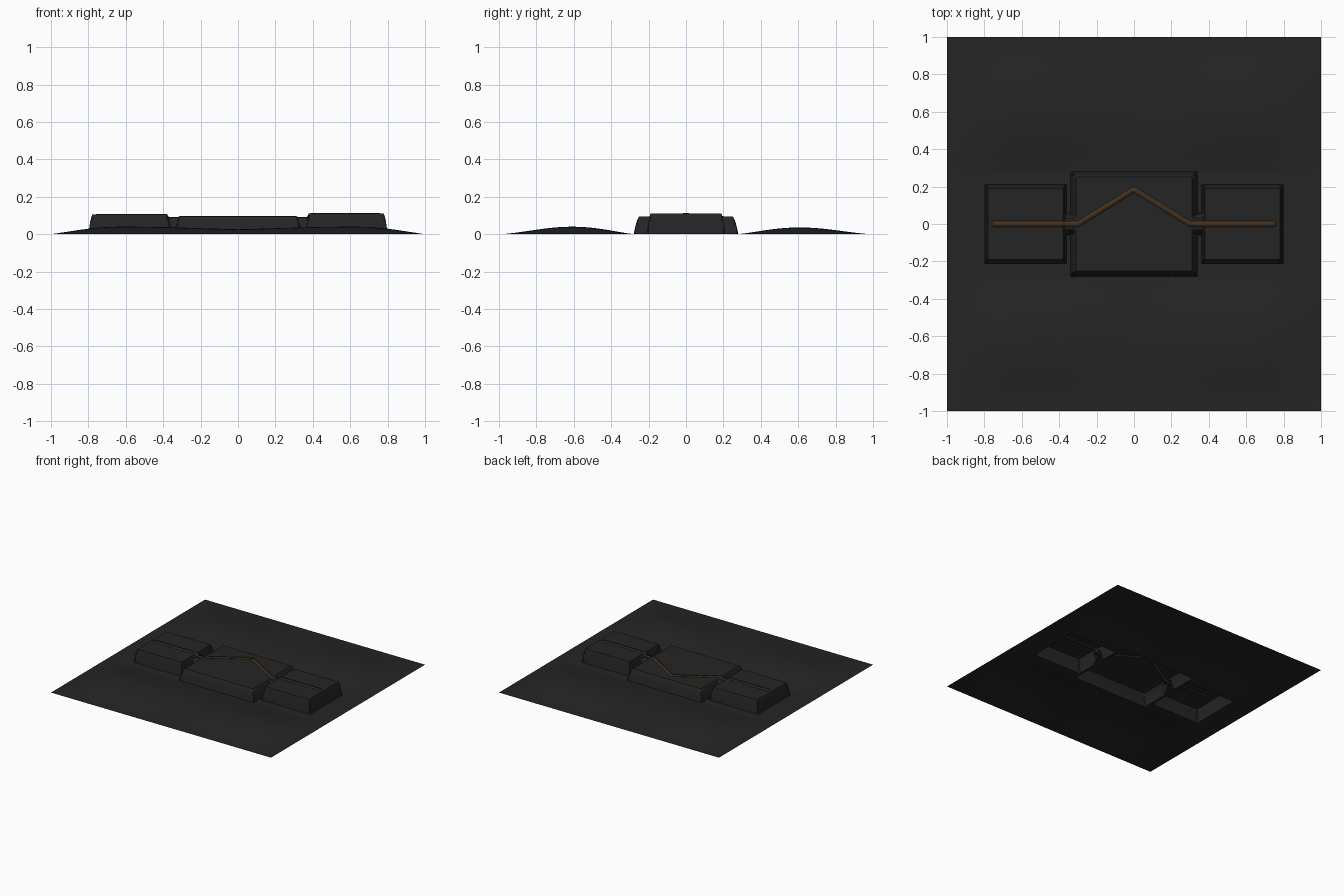
import bpy, bmesh, math
from mathutils import Vector

if "Cube" in bpy.data.objects:
    bpy.data.objects.remove(bpy.data.objects["Cube"])


def material(name, rgb):
    m = bpy.data.materials.new(name)
    m.diffuse_color = (*rgb, 1)
    m.use_nodes = True
    m.node_tree.nodes["Principled BSDF"].inputs["Base Color"].default_value = m.diffuse_color
    return m


charcoal = material("charcoal", (0.018, 0.018, 0.018))
brown = material("dark brown", (0.052, 0.029, 0.013))

# raised blocks: centre x, half width, half depth, height, wall run
BLOCKS = [(-0.58, 0.22, 0.21, 0.105, 0.02),
          (0.0, 0.34, 0.28, 0.095, 0.03),
          (0.58, 0.22, 0.21, 0.11, 0.02),
          (-0.35, 0.06, 0.055, 0.09, 0.02),   # bridges across the gaps
          (0.35, 0.06, 0.055, 0.09, 0.02)]


def clamp(t):
    return max(0.0, min(1.0, t))


def wall(d, run):
    t = clamp(d / run)
    return 1 - (1 - t) ** 1.6      # steep foot, rounded top edge


def ground(x, y):
    # gentle swells in front of and behind the blocks, fading to the edges
    a = clamp((abs(y) - 0.27) / 0.73)
    swell = math.sin(math.pi * a ** 0.9) ** 1.5
    fade = math.sin(math.pi / 2 * clamp((1 - abs(x)) / 0.35))
    ripple = 0.8 + 0.2 * math.sin(abs(x) * 4.0 - 0.8)
    return (0.040 if y < 0 else 0.036) * swell * fade * ripple


def height(x, y):
    z = ground(x, y)
    for cx, hx, hy, top, run in BLOCKS:
        d = min(hx - abs(x - cx), hy - abs(y))
        if d > 0:
            z = max(z, top * wall(d, run))
    return z


def finish(bm, name, mat):
    me = bpy.data.meshes.new(name)
    bm.to_mesh(me)
    bm.free()
    ob = bpy.data.objects.new(name, me)
    bpy.context.collection.objects.link(ob)
    me.materials.append(mat)
    bpy.context.view_layer.objects.active = ob
    ob.select_set(True)
    bpy.ops.object.shade_smooth_by_angle(angle=math.radians(40))
    ob.select_set(False)
    return ob


# ground sheet with the raised blocks pressed out of it
bm = bmesh.new()
bmesh.ops.create_grid(bm, x_segments=200, y_segments=200, size=1)
for v in bm.verts:
    v.co.z = height(v.co.x, v.co.y)
finish(bm, "embossed_sheet", charcoal)

# thin brown strip that follows the block tops
pts = [Vector(p) for p in ((-0.76, 0), (-0.30, 0), (0, 0.185), (0.30, 0), (0.76, 0))]
path = []
for a, b in zip(pts, pts[1:]):
    n = round((b - a).length / 0.01)
    path += [a.lerp(b, i / n) for i in range(n)]
path.append(pts[-1])
bm = bmesh.new()
rows = []
for i, p in enumerate(path):
    t = (path[min(i + 1, len(path) - 1)] - path[max(i - 1, 0)]).normalized()
    half = 0.008 if i in (0, len(path) - 1) else 0.015
    side = Vector((-t.y, t.x)) * half
    z = height(p.x, p.y) + 0.0005
    rows.append([bm.verts.new((q.x, q.y, z)) for q in (p + side, p - side)])
for (a, b), (c, d) in zip(rows, rows[1:]):
    bm.faces.new((a, b, d, c))
strip = finish(bm, "path_strip", brown)
mod = strip.modifiers.new("thickness", 'SOLIDIFY')
mod.thickness = 0.003
mod.offset = 0
